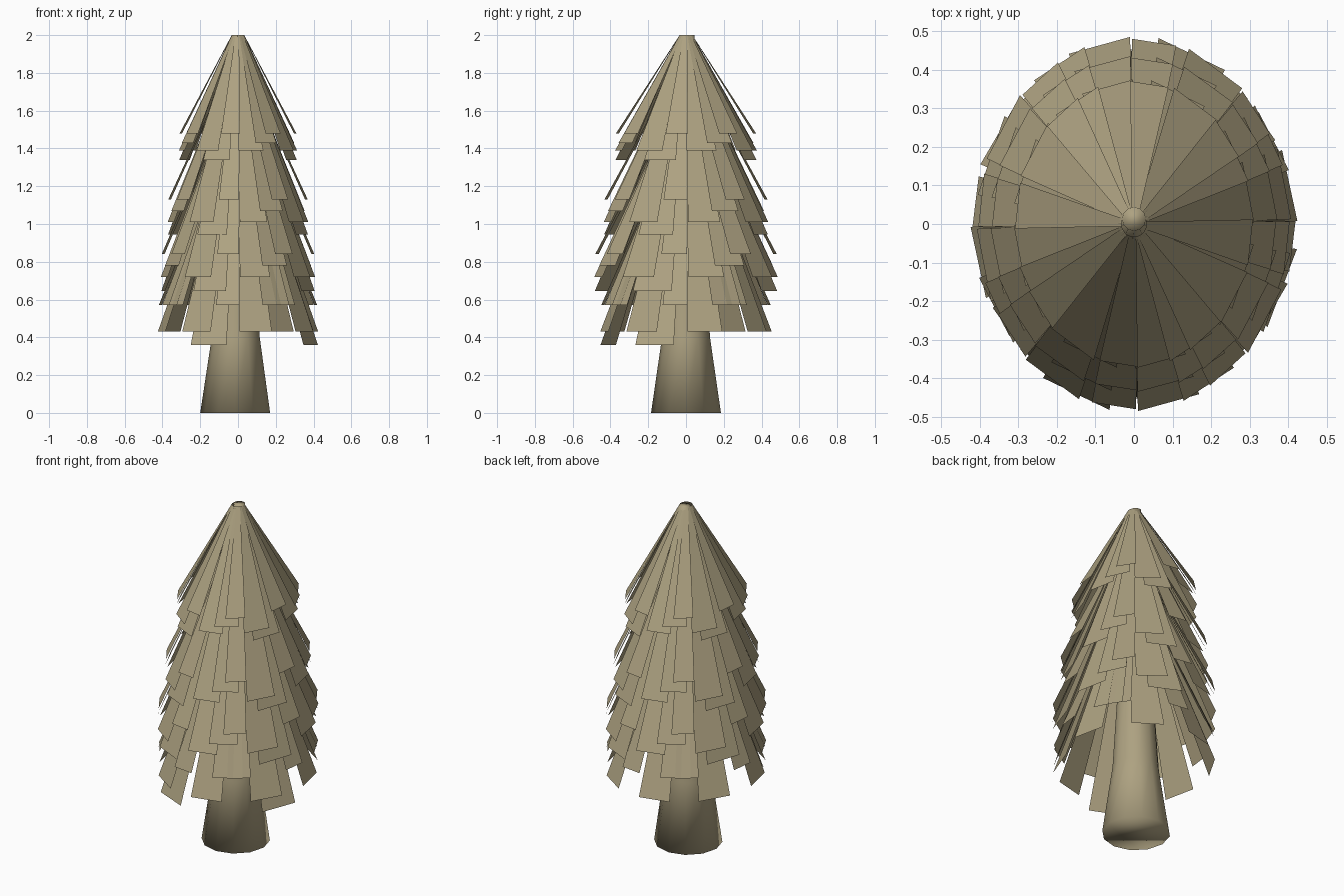
import bpy, bmesh, math

if "Cube" in bpy.data.objects:
    bpy.data.objects.remove(bpy.data.objects["Cube"])

mat = bpy.data.materials.new("dry_needles")
mat.diffuse_color = (0.42, 0.36, 0.22, 1)
mat.use_nodes = True
mat.node_tree.nodes["Principled BSDF"].inputs["Base Color"].default_value = mat.diffuse_color


def make_object(name, bm):
    mesh = bpy.data.meshes.new(name)
    bm.to_mesh(mesh)
    bm.free()
    mesh.materials.append(mat)
    obj = bpy.data.objects.new(name, mesh)
    bpy.context.collection.objects.link(obj)
    return obj


# trunk: tapered stack of rings, leaning very slightly, smooth all over
SIDES = 12
PROFILE = [(0, 0.185, -0.015, 0.0), (0.4, 0.127, -0.012, 0.0),
           (1.0, 0.09, -0.006, 0.005), (2.0, 0.031, 0.0, 0.013)]
bm = bmesh.new()
rings = []
for z, r, cx, cy in PROFILE:
    rings.append([bm.verts.new((cx + r * math.cos(2 * math.pi * i / SIDES),
                                cy + r * math.sin(2 * math.pi * i / SIDES), z)) for i in range(SIDES)])
for lo, hi in zip(rings, rings[1:]):
    for i in range(SIDES):
        j = (i + 1) % SIDES
        bm.faces.new((lo[i], lo[j], hi[j], hi[i]))
bm.faces.new(rings[0][::-1])
bm.faces.new(rings[-1])
for f in bm.faces:
    f.smooth = True
make_object("trunk", bm)


def add_strip(bm, angle, top, bottom, stretch):
    """One flat tapered strip; top and bottom are (radius, height, width)."""
    a = math.radians(angle)
    pts = []
    for (r, z, w), sides in ((top, (-1, 1)), (bottom, (1, -1))):
        k = 1 + (stretch - 1) * r / bottom[0]
        for s in sides:
            x = r * math.cos(a) - s * w / 2 * math.sin(a)
            y = r * math.sin(a) + s * w / 2 * math.cos(a)
            pts.append(bm.verts.new((x, y * k, z)))
    bm.faces.new(pts[::-1])


# branch tiers: (top height, top radius, bottom radius, stretch in y, bottom heights of 4 layers)
TIERS = [
    (2.00, 0.032, 0.305, 1.20, (1.48, 1.39, 1.34, 1.43)),
    (1.84, 0.040, 0.365, 1.17, (1.13, 1.01, 0.945, 1.07)),
    (1.64, 0.055, 0.400, 1.19, (0.84, 0.72, 0.645, 0.78)),
    (1.42, 0.070, 0.415, 1.07, (0.57, 0.43, 0.36, 0.57)),
]
# layers: (first angle, step, count, bottom width in the top tier, widening per tier)
LAYERS = [(-97.5, 45, 8, 0.10, 0.008), (-77, 45, 8, 0.135, 0.014),
          (-112, 90, 4, 0.15, 0.018), (-61, 90, 4, 0.125, 0.012)]

for t, (z0, r0, r1, stretch, lows) in enumerate(TIERS):
    bm = bmesh.new()
    for layer, low in zip(LAYERS, lows):
        start, step, count, width, grow = layer
        if low < 0.4:          # the lowest skirt only has two long strips
            count = 2
        for i in range(count):
            add_strip(bm, start + i * step, (r0, z0, 0.02 + 0.01 * t),
                      (r1, low, width + grow * t), stretch)
    make_object("branch_tier_%d" % (t + 1), bm)
